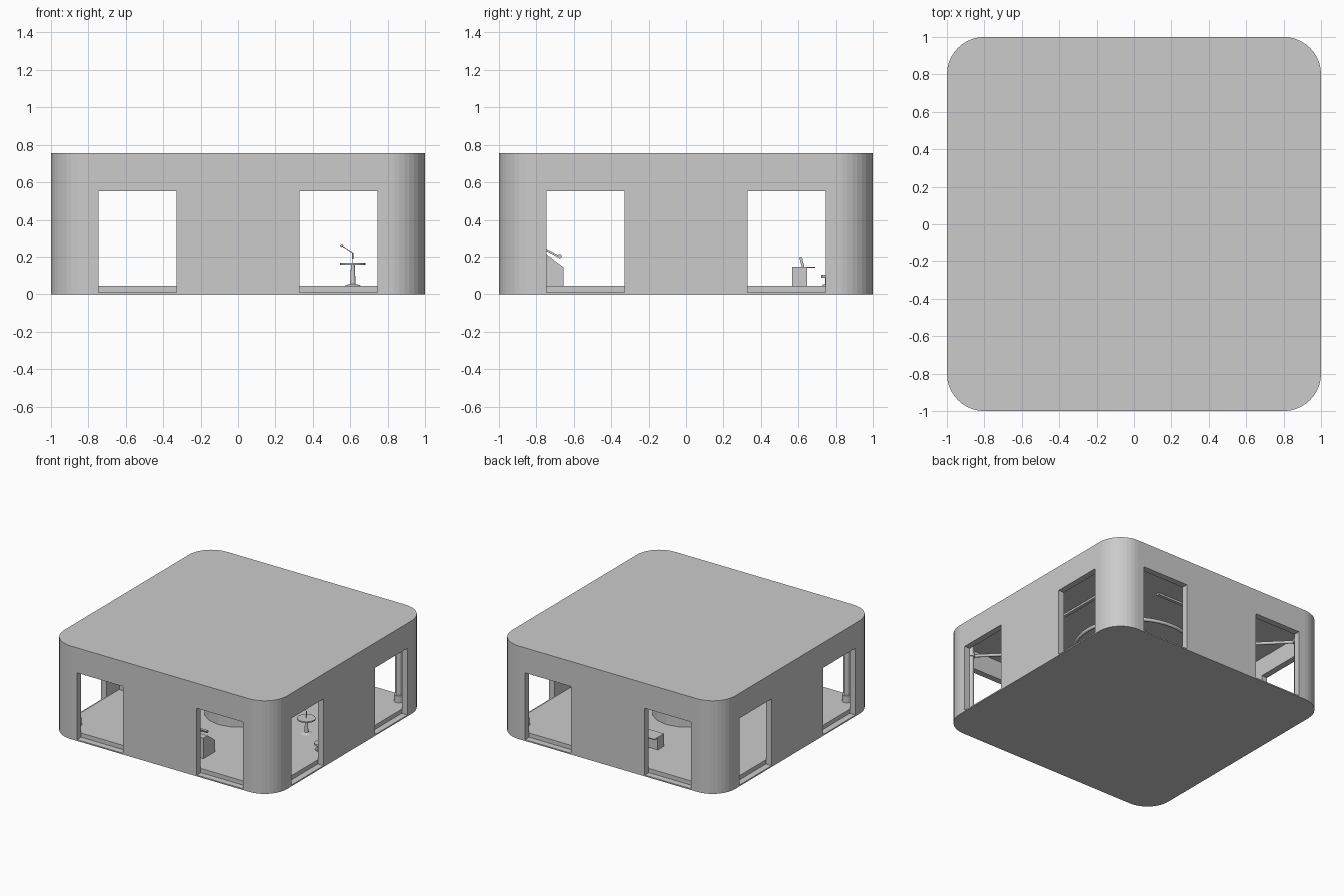
import bpy, bmesh, math
from mathutils import Vector

if "Cube" in bpy.data.objects:
    bpy.data.objects.remove(bpy.data.objects["Cube"])

grey = bpy.data.materials.new("light grey")
grey.diffuse_color = (0.6, 0.6, 0.6, 1)
grey.use_nodes = True
grey.node_tree.nodes["Principled BSDF"].inputs["Base Color"].default_value = grey.diffuse_color


def finish(name, bm, smooth=False):
    bmesh.ops.recalc_face_normals(bm, faces=bm.faces)
    me = bpy.data.meshes.new(name)
    bm.to_mesh(me)
    bm.free()
    me.materials.append(grey)
    if smooth:
        for p in me.polygons:
            p.use_smooth = len(p.vertices) == 4
    ob = bpy.data.objects.new(name, me)
    bpy.context.collection.objects.link(ob)
    return ob


def prism(name, pts, direction):
    """Extrude a closed outline of 3D points along a direction."""
    bm = bmesh.new()
    f = bm.faces.new([bm.verts.new(p) for p in pts])
    ext = bmesh.ops.extrude_face_region(bm, geom=[f])
    moved = [v for v in ext["geom"] if isinstance(v, bmesh.types.BMVert)]
    bmesh.ops.translate(bm, vec=Vector(direction), verts=moved)
    return finish(name, bm)


def rounded(name, half, r, z0, z1, seg=10):
    c = half - r
    pts = []
    for k, (sx, sy) in enumerate([(1, 1), (-1, 1), (-1, -1), (1, -1)]):
        for i in range(seg + 1):
            a = math.pi / 2 * (k + i / seg)
            pts.append((sx * c + r * math.cos(a), sy * c + r * math.sin(a), z0))
    return prism(name, pts, (0, 0, z1 - z0))


def box(name, x0, x1, y0, y1, z0, z1):
    return prism(name, [(x0, y0, z0), (x1, y0, z0), (x1, y1, z0), (x0, y1, z0)], (0, 0, z1 - z0))


def rod(name, a, b, r, r2=None, n=16, smooth=True):
    a, b = Vector(a), Vector(b)
    bm = bmesh.new()
    bmesh.ops.create_cone(bm, cap_ends=True, segments=n, radius1=r,
                          radius2=r if r2 is None else r2, depth=(b - a).length)
    q = Vector((0, 0, 1)).rotation_difference(b - a)
    for v in bm.verts:
        v.co = q @ v.co + (a + b) / 2
    return finish(name, bm, smooth)


def side(name, x0, x1, yz):
    """Extrude a y-z profile along x."""
    return prism(name, [(x0, y, z) for y, z in yz], (x1 - x0, 0, 0))


# Shell: rounded block, hollowed, with two doorways on every side
FLOOR, CEIL = 0.045, 0.70
shell = rounded("shell", 1.0, 0.2, 0, 0.755)
cutters = [rounded("cut_room", 0.95, 0.15, 0.02, CEIL)]
for s in (-1, 1):
    a, b = sorted((s * 0.33, s * 0.745))
    cutters.append(box("cut_y", a, b, -1.2, 1.2, 0.01, 0.552))
    cutters.append(box("cut_x", -1.2, 1.2, a, b, 0.01, 0.552))
bpy.context.view_layer.objects.active = shell
for c in cutters:
    m = shell.modifiers.new("cut", 'BOOLEAN')
    m.operation, m.solver, m.object = 'DIFFERENCE', 'EXACT', c
    bpy.ops.object.modifier_apply(modifier=m.name)
    bpy.data.objects.remove(c)

# Raised floor inside the walls
rounded("floor", 0.949, 0.149, 0.011, FLOOR)

# Central faceted drum
rod("central_drum", (0, 0, FLOOR), (0, 0, 0.32), 0.25, n=16, smooth=False)

# Overhead ring
bm = bmesh.new()
N, M, R, T = 48, 8, 0.44, 0.014
ring = [[bm.verts.new(((R + T * math.cos(2 * math.pi * j / M)) * math.cos(2 * math.pi * i / N),
                       (R + T * math.cos(2 * math.pi * j / M)) * math.sin(2 * math.pi * i / N),
                       0.572 + T * math.sin(2 * math.pi * j / M)))
         for j in range(M)] for i in range(N)]
for i in range(N):
    for j in range(M):
        i2, j2 = (i + 1) % N, (j + 1) % M
        bm.faces.new((ring[i][j], ring[i2][j], ring[i2][j2], ring[i][j2]))
finish("overhead_ring", bm, True)

# Corner columns with foot, cap and a beam to the ring
for sx in (-1, 1):
    for sy in (-1, 1):
        x, y, k = sx * 0.85, sy * 0.85, 0.44 / math.sqrt(2)
        rod("column", (x, y, FLOOR), (x, y, CEIL), 0.022)
        rod("column_foot", (x, y, FLOOR), (x, y, 0.10), 0.036)
        rod("column_cap", (x, y, 0.56), (x, y, 0.59), 0.03)
        rod("beam", (x, y, 0.572), (sx * k, sy * k, 0.572), 0.012, n=10)

# Ceiling light strips
for s in (-1, 1):
    box("ceiling_strip", s * 0.57 - 0.012, s * 0.57 + 0.012, -0.25, 0.25, CEIL - 0.015, CEIL + 0.005)
    box("ceiling_strip", -0.25, 0.25, s * 0.57 - 0.012, s * 0.57 + 0.012, CEIL - 0.015, CEIL + 0.005)

# Round pedestal table with a small lamp
tx = 0.614
rod("table_top", (tx, 0, 0.158), (tx, 0, 0.168), 0.068, n=32)
rod("table_stem", (tx, 0, 0.055), (tx, 0, 0.158), 0.015, 0.01)
rod("table_foot", (tx, 0, FLOOR), (tx, 0, 0.056), 0.044, 0.015, n=24)
rod("lamp_post", (tx, 0, 0.19), (tx, 0, 0.222), 0.004, n=8)
rod("lamp_base", (tx, 0, 0.168), (tx, 0, 0.19), 0.002, n=8)
rod("lamp_arm", (tx, 0, 0.22), (0.555, 0, 0.258), 0.002, n=8)
rod("lamp_head", (0.548, 0, 0.255), (0.56, 0, 0.265), 0.007, n=10)

# Stools
for x, y in ((0.86, -0.18), (0.86, 0.18), (0, 0.765)):
    rod("stool_foot", (x, y, FLOOR), (x, y, 0.053), 0.035)
    rod("stool_stem", (x, y, 0.05), (x, y, 0.09), 0.022)
    rod("stool_seat", (x, y, 0.088), (x, y, 0.102), 0.042)

# Sloped control console by the front wall, with a tilted panel and rail
side("console", -0.25, 0.25, [(-0.80, FLOOR), (-0.655, FLOOR), (-0.655, 0.143),
                              (-0.745, 0.212), (-0.80, 0.212)])
side("console_panel", -0.2, 0.2, [(-0.80, 0.27), (-0.675, 0.204), (-0.68, 0.195), (-0.80, 0.257)])
rod("panel_rail", (-0.2, -0.675, 0.203), (0.2, -0.675, 0.203), 0.011, n=12)
for x in (-0.15, 0.15):
    box("panel_post", x - 0.01, x + 0.01, -0.79, -0.77, 0.21, 0.25)

# Desk by the back wall with a tilted screen
box("desk_body", -0.2, 0.2, 0.568, 0.648, FLOOR, 0.143)
box("desk_top", -0.2, 0.2, 0.568, 0.69, 0.14, 0.147)
side("desk_screen", -0.07, 0.07, [(0.618, 0.147), (0.632, 0.147), (0.62, 0.197), (0.605, 0.197)])

# Low cabinet along the left wall
box("cabinet", -0.945, -0.86, -0.17, 0.17, FLOOR, 0.15)
